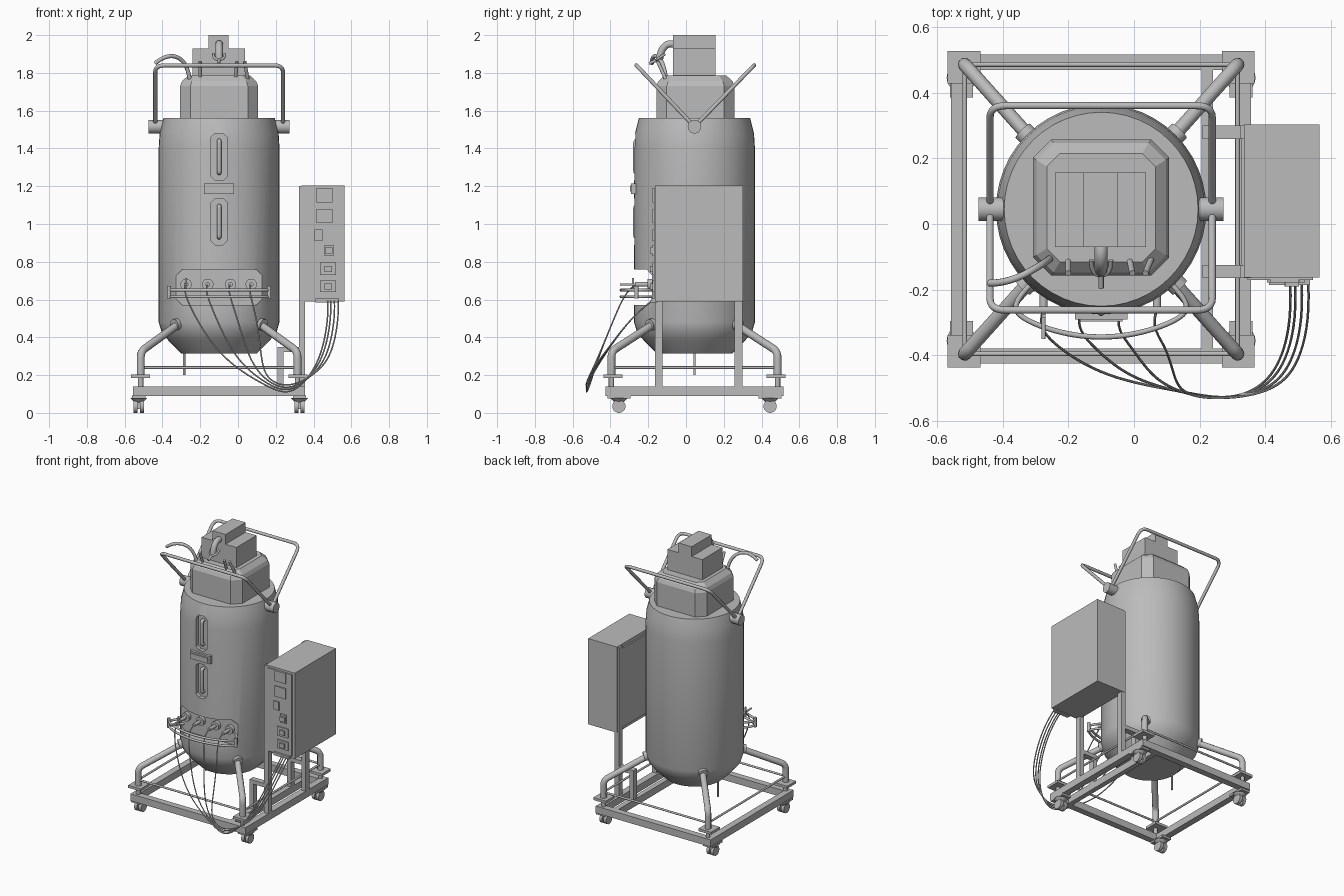
import bpy, bmesh, math
from mathutils import Vector

if "Cube" in bpy.data.objects:
    bpy.data.objects.remove(bpy.data.objects["Cube"])

CX, CY = -0.10, 0.045          # tank axis
steel = bpy.data.materials.new("steel_grey")
steel.use_nodes = True
steel.diffuse_color = (0.5, 0.5, 0.5, 1)
steel.node_tree.nodes["Principled BSDF"].inputs["Base Color"].default_value = (0.5, 0.5, 0.5, 1)


def select(ob):
    bpy.ops.object.select_all(action='DESELECT')
    ob.select_set(True)
    bpy.context.view_layer.objects.active = ob


def smooth(ob, angle=35):
    select(ob)
    bpy.ops.object.shade_smooth_by_angle(angle=math.radians(angle))


def finish(name, bm):
    bmesh.ops.recalc_face_normals(bm, faces=bm.faces[:])
    me = bpy.data.meshes.new(name)
    bm.to_mesh(me)
    bm.free()
    me.materials.append(steel)
    ob = bpy.data.objects.new(name, me)
    bpy.context.collection.objects.link(ob)
    return ob


def box(name, x0, x1, y0, y1, z0, z1):
    bm = bmesh.new()
    bmesh.ops.create_cube(bm, size=1)
    for v in bm.verts:
        v.co = ((x0 + x1) / 2 + v.co.x * (x1 - x0), (y0 + y1) / 2 + v.co.y * (y1 - y0),
                (z0 + z1) / 2 + v.co.z * (z1 - z0))
    return finish(name, bm)


def loft(name, rings):
    bm = bmesh.new()
    loops = [[bm.verts.new(p) for p in ring] for ring in rings]
    n = len(loops[0])
    for a, b in zip(loops, loops[1:]):
        for i in range(n):
            bm.faces.new((a[i], a[(i + 1) % n], b[(i + 1) % n], b[i]))
    bm.faces.new(loops[0])
    bm.faces.new(loops[-1])
    return finish(name, bm)


def octagon(hx, hy, c):
    return [(hx - c, -hy), (hx, c - hy), (hx, hy - c), (hx - c, hy),
            (c - hx, hy), (-hx, hy - c), (-hx, c - hy), (c - hx, -hy)]


def rod(name, a, b, r, r2=None, sides=20):
    a, b = Vector(a), Vector(b)
    bm = bmesh.new()
    bmesh.ops.create_cone(bm, cap_ends=True, segments=sides, radius1=r,
                          radius2=r if r2 is None else r2, depth=(b - a).length)
    bm.transform((b - a).to_track_quat('Z', 'Y').to_matrix().to_4x4())
    bmesh.ops.translate(bm, verts=bm.verts[:], vec=(a + b) / 2)
    ob = finish(name, bm)
    smooth(ob)
    return ob


def tube(name, pts, r, fillet=None, sides=3):
    """Pipe along points: filleted corners if fillet is given, else a flowing curve."""
    pts = [Vector(p) for p in pts]
    if fillet:
        path = [pts[0]]
        for p, q, s in zip(pts, pts[1:], pts[2:]):
            a, b = q + (p - q).normalized() * fillet, q + (s - q).normalized() * fillet
            for i in range(7):
                t = i / 6
                path.append(a * (1 - t) ** 2 + q * 2 * t * (1 - t) + b * t * t)
        pts = path + [pts[-1]]
    cu = bpy.data.curves.new(name, 'CURVE')
    cu.dimensions = '3D'
    cu.bevel_depth, cu.bevel_resolution, cu.use_fill_caps = r, sides, True
    sp = cu.splines.new('POLY' if fillet else 'NURBS')
    sp.points.add(len(pts) - 1)
    for sp_pt, p in zip(sp.points, pts):
        sp_pt.co = (*p, 1)
    if not fillet:
        sp.order_u, sp.use_endpoint_u, sp.resolution_u = 4, True, 6
    cu.materials.append(steel)
    ob = bpy.data.objects.new(name, cu)
    bpy.context.collection.objects.link(ob)
    select(ob)
    bpy.ops.object.convert(target='MESH')
    smooth(bpy.context.object, 50)


# Tank body, turned from a profile
profile = [(.2, .315), (.27, .385), (.305, .43), (.32, .48), (.32, 1.4), (.315, 1.48), (.295, 1.56)]
N = 48
tank = loft("tank_body", [[(CX + r * math.cos(2 * math.pi * i / N), CY + r * math.sin(2 * math.pi * i / N), z)
                           for i in range(N)] for r, z in profile])


# Recesses in the tank front
def recess(z0, z1, half, chamfer, floor):
    zc = (z0 + z1) / 2
    cutter = loft("recess_cutter", [[(CX + x, y, zc + z) for x, z in octagon(half, (z1 - z0) / 2, chamfer)]
                                    for y in (-0.45, floor)])
    mod = tank.modifiers.new("recess", 'BOOLEAN')
    mod.operation, mod.solver, mod.object = 'DIFFERENCE', 'EXACT', cutter
    select(tank)
    bpy.ops.object.modifier_apply(modifier=mod.name)
    bpy.data.objects.remove(cutter)


recess(.57, .76, .23, .035, -.18)
for z0, z1 in ((.89, 1.135), (1.23, 1.48)):
    recess(z0, z1, .043, .022, -.245)
    tube("sight_glass", [(CX, -.24, z0 + .04), (CX, -.268, z0 + .04), (CX, -.268, z1 - .04), (CX, -.24, z1 - .04)],
         .012, fillet=.012)
smooth(tank, 30)
box("sight_bracket", CX - .08, CX + .08, -.29, -.25, 1.16, 1.215)
box("sight_bracket_plate", CX - .065, CX + .065, -.297, -.29, 1.172, 1.203)

# Head and motor housing
loft("tank_head", [[(CX + x, CY + .005 + y, z) for x, y in octagon(h, h, c)]
                   for h, c, z in ((.207, .055, 1.55), (.207, .055, 1.73), (.197, .052, 1.755), (.165, .04, 1.785))])
box("motor_housing", -.24, .037, -.07, .157, 1.78, 1.93)
box("motor_cover", -.155, -.05, -.07, .157, 1.93, 2.0)
tube("exhaust_pipe", [(CX, -.06, 1.95), (CX, -.105, 1.965), (CX, -.135, 1.93), (CX, -.14, 1.87)], .02)
tube("exhaust_yoke", [(-.13, -.11, 1.9), (-.13, -.15, 1.875), (CX, -.16, 1.865), (-.07, -.15, 1.875),
                      (-.07, -.11, 1.9)], .007)
rod("yoke_pin", (CX, -.15, 1.87), (CX, -.195, 1.85), .008)
tube("vent_hose", [(-.25, -.10, 1.73), (-.26, -.11, 1.81), (-.29, -.13, 1.89), (-.38, -.18, 1.9),
                   (-.44, -.18, 1.85)], .011)
for x, lean in ((-.2, 0), (-.015, -.01), (.055, .02)):
    rod("probe", (x, -.10, 1.75), (x - lean, -.15, 1.86), .009)

# Lifting handles on side pivots
for s in (-1, 1):
    rod("handle_pivot", (CX + s * .29, CY, 1.515), (CX + s * .373, CY, 1.515), .036)
for y in (-.262, .36):
    tube("lifting_handle", [(CX - .338, CY, 1.515), (CX - .338, y, 1.84), (CX + .338, y, 1.84),
                            (CX + .338, CY, 1.515)], .011, fillet=.05)

# Base frame
for s in (-1, 1):
    x, y = CX + s * .433, CY + s * .447
    box("side_rail", x - .023, x + .023, CY - .47, CY + .47, .09, .14)
    box("cross_rail", CX - .455, CX + .455, y - .023, y + .023, .09, .14)
    rod("side_tie_rod", (CX + s * .415, CY - .44, .24), (CX + s * .415, CY + .44, .24), .007)
    rod("cross_tie_rod", (CX - .415, CY + s * .44, .24), (CX + .415, CY + s * .44, .24), .007)
box("inner_rail", .205, .24, CY - .43, CY + .43, .09, .14)

# Legs, foot plates and casters at each corner
for sx in (-1, 1):
    for sy in (-1, 1):
        ex, ey = CX + sx * .415, CY + sy * .44
        tx, ty = CX + sx * .2, CY + sy * .2
        tube("leg", [(tx, ty, .48), (ex, ey, .325), (ex, ey, .19)], .021, fillet=.035)
        rod("leg_collar", (tx, ty, .475), (CX + sx * .238, CY + sy * .238, .465), .031)
        px, py = CX + sx * .417, CY + sy * .432
        box("foot_plate", px - .05, px + .05, py - .05, py + .05, .185, .203)
        rod("foot_stud", (ex, ey, .13), (ex, ey, .19), .014)
        wx, wy = CX + sx * .425, CY + sy * .4
        box("caster_plate", wx - .035, wx + .035, wy - .06, wy + .06, .076, .092)
        rod("caster_swivel", (wx, wy, .055), (wx, wy, .078), .022, .045)
        for s in (-1, 1):
            rod("caster_wheel", (wx + s * .006, wy, .035), (wx + s * .027, wy, .035), .035)
        box("caster_fork", wx - .006, wx + .006, wy - .022, wy + .022, .02, .07)

# Drain pipes below the tank
rod("side_drain", (-.285, CY, .2), (-.285, CY, .36), .006)

# Control cabinet on posts
box("cabinet", .335, .565, -.163, .303, .59, 1.205)
box("cabinet_back_panel", .325, .335, -.14, .28, .615, 1.18)
box("cabinet_front_panel", .345, .545, -.170, -.163, .605, 1.19)
for y0, y1 in ((-.165, -.125), (.258, .30)):
    box("cabinet_post", .322, .356, y0, y1, .14, 1.2)
    box("bracket_post", .208, .24, y0, y1, .14, .35)
    box("bracket_arm", .24, .325, y0, y1, .322, .35)
for x0, x1, z0, z1 in ((.415, .5, 1.115, 1.19), (.415, .5, 1.005, 1.08), (.405, .448, .91, .97),
                       (.458, .505, .83, .89), (.435, .52, .73, .795), (.435, .52, .64, .70)):
    box("panel_module", x0, x1, -.178, -.168, z0, z1)
    if z1 < .95:
        zc, xc = (z0 + z1) / 2, (x0 + x1) / 2
        box("panel_switch", xc - .02, xc + .02, -.19, -.176, zc - .016, zc + .016)
box("connector_block", .41, .535, -.185, -.15, .585, .605)

# Ports, spray rail and cables
ends = (.475, .49, .51, .53)
for i, px in enumerate((-.275, -.16, -.04, .07)):
    rod("port_flange", (px, -.175, .68), (px, -.205, .68), .03)
    rod("port_nozzle", (px, -.2, .68), (px, -.27, .68), .012)
    ex, low = ends[i], .10 + .012 * i
    tube("cable", [(px, -.26, .68), (px - .02, -.31, .66), (px + .03, -.37, .53), (px * .6 + .08, -.47, .28),
                   (.15, -.51 - .004 * i, low + .04), (.27, -.535, low - .01), (ex - .1, -.51, low + .08),
                   (ex - .02, -.42, .33), (ex + .005, -.28, .52), (ex, -.178, .595)], .004, sides=1)
rod("valve_stem", (-.275, -.26, .68), (-.275, -.35, .68), .006)
rod("valve_handle", (-.275, -.28, .645), (-.275, -.28, .715), .006)
for z in (.65, .615):
    tube("front_guard", [(-.30, -.17, z), (-.375, -.24, z), (-.36, -.285, z), (-.22, -.335, z), (CX, -.348, z),
                         (.02, -.335, z), (.16, -.285, z), (.175, -.24, z), (.10, -.17, z)], .008)
for s in (-1, 1):
    rod("guard_post", (CX + s * .265, -.262, .605), (CX + s * .265, -.262, .672), .011)
